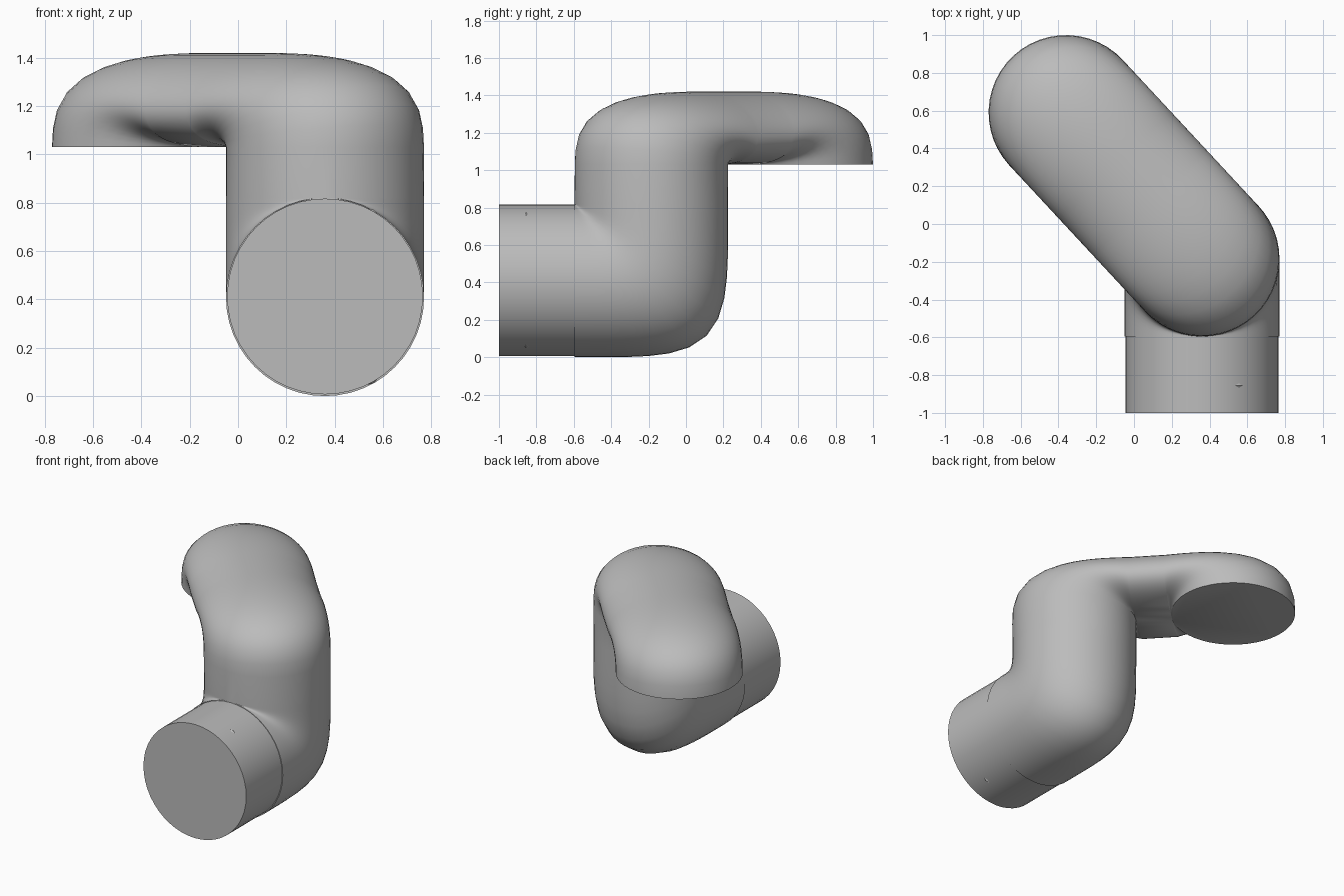
import bpy, bmesh
from math import sin, cos, pi, radians
from mathutils import Vector

cube = bpy.data.objects.get("Cube")
if cube:
    bpy.data.objects.remove(cube, do_unlink=True)

GREY = (0.5, 0.5, 0.5, 1)
mat = bpy.data.materials.new("plain grey")
mat.use_nodes = True
mat.diffuse_color = GREY
mat.node_tree.nodes["Principled BSDF"].inputs["Base Color"].default_value = GREY

SEG, STEPS = 48, 14
R = 0.41
UP = Vector((0, 0, 1))


def finish(name, bm, angle=40):
    bmesh.ops.remove_doubles(bm, verts=bm.verts, dist=0.0005)
    bmesh.ops.recalc_face_normals(bm, faces=bm.faces)
    mesh = bpy.data.meshes.new(name)
    bm.to_mesh(mesh)
    bm.free()
    mesh.materials.append(mat)
    obj = bpy.data.objects.new(name, mesh)
    bpy.context.collection.objects.link(obj)
    bpy.ops.object.select_all(action='DESELECT')
    obj.select_set(True)
    bpy.context.view_layer.objects.active = obj
    bpy.ops.object.shade_smooth_by_angle(angle=radians(angle))
    return obj


def fan(pivot, u0, u1, side, a, b, n, sharp0=1, sharp1=1):
    """Elbow rings that hinge about the inner corner from u0 to u1."""
    rings = []
    for i in range(STEPS + 1):
        f = i / STEPS
        th = f * pi / 2
        c, s = cos(th), sin(th)
        reach = ((abs(c) / a) ** n + (abs(s) / b) ** n) ** (-1 / n)
        power = sharp0 + (sharp1 - sharp0) * f
        ring = []
        for k in range(SEG):
            phi = 2 * pi * k / SEG
            t = ((1 - cos(phi)) / 2) ** power
            ring.append(pivot + (u0 * c + u1 * s) * reach * t + side * R * sin(phi))
        rings.append(ring)
    return rings


def loft(name, rings):
    bm = bmesh.new()
    loops = [[bm.verts.new(p) for p in ring] for ring in rings]
    for lo, hi in zip(loops, loops[1:]):
        for k in range(SEG):
            j = (k + 1) % SEG
            bm.faces.new((lo[k], lo[j], hi[j], hi[k]))
    bm.faces.new(loops[0][::-1])
    bm.faces.new(loops[-1])
    return finish(name, bm)


# Bent pipe: lower elbow, column, upper elbow, flattened arm, downward outlet
column = Vector((0.36, -0.185, 0))
outlet = Vector((-0.36, 0.59, 0))
along = (outlet - column).normalized()
across = UP.cross(along)
shelf, thick = UP * 1.03, 0.39

lower = fan(Vector((0.36, column.y - R, 2 * R)), -UP, Vector((0, 1, 0)),
            Vector((1, 0, 0)), 2 * R, 2 * R, 4.6)
upper = fan(column + along * R + shelf, -along, UP, across,
            2 * R, thick, 3, 1, 1.4)
end = fan(outlet - along * R + shelf, UP, along, across,
          thick, 2 * R, 3, 1.4, 1)

# Line up the ring starts so the column does not twist
start = lower[-1][0].xy
shift = min(range(SEG), key=lambda k: (upper[0][k].xy - start).length)
arm = [ring[shift:] + ring[:shift] for ring in upper + end]
loft("bent_pipe", lower + arm)

# Front sleeve, a hair narrower than the pipe it enters
front, back = -1.0, -0.58
centre = Vector((0.36, 0, 0.412))
sleeve = []
for y in (front, back):
    sleeve.append([centre + Vector((0.405 * sin(2 * pi * k / SEG), y,
                                    0.405 * cos(2 * pi * k / SEG)))
                   for k in range(SEG)])
loft("front_sleeve", sleeve)

# Small diamond studs on the left of the sleeve
for label, angle in (("upper", 61), ("lower", -61)):
    out = Vector((cos(radians(angle)), 0, sin(radians(angle))))
    tangent = Vector((-out.z, 0, out.x))
    spot = centre + Vector((0, -0.855, 0)) + out * 0.4
    bm = bmesh.new()
    base = [bm.verts.new(spot + tangent * x + Vector((0, y, 0)))
            for x, y in ((0.035, 0), (0, 0.02), (-0.035, 0), (0, -0.02))]
    tip = bm.verts.new(spot + out * 0.012)
    bm.faces.new(base)
    for k in range(4):
        bm.faces.new((base[k], base[(k + 1) % 4], tip))
    finish(label + "_stud", bm)
